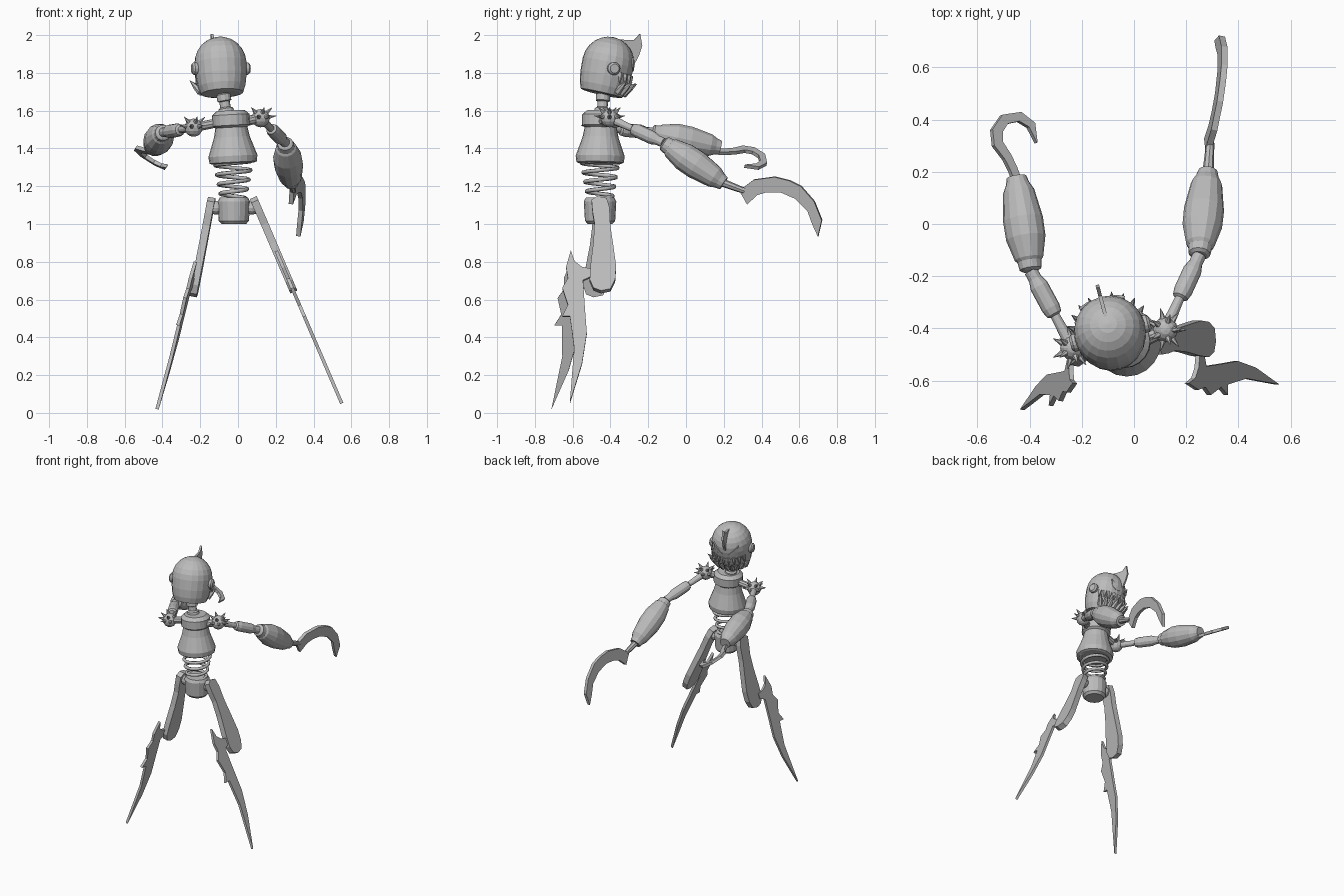
import bpy, bmesh, math
from mathutils import Vector, Matrix

cube = bpy.data.objects.get("Cube")
if cube:
    bpy.data.objects.remove(cube)

GREY = (0.5, 0.5, 0.5, 1)
mat = bpy.data.materials.new("plain grey")
mat.use_nodes = True
mat.diffuse_color = GREY
mat.node_tree.nodes["Principled BSDF"].inputs["Base Color"].default_value = GREY


def finish(name, bm):
    bmesh.ops.recalc_face_normals(bm, faces=bm.faces)
    mesh = bpy.data.meshes.new(name)
    bm.to_mesh(mesh)
    bm.free()
    mesh.materials.append(mat)
    obj = bpy.data.objects.new(name, mesh)
    bpy.context.collection.objects.link(obj)
    return obj


def add_lathe(bm, start, end, profile, sides=16):
    """Turned solid between two points; profile holds (fraction, radius)."""
    start, end = Vector(start), Vector(end)
    axis = end - start
    turn = axis.to_track_quat('Z', 'Y')
    rings = []
    for t, r in profile:
        ring = []
        for i in range(sides):
            a = math.tau * i / sides
            ring.append(bm.verts.new(start + axis * t + turn @ Vector((r * math.cos(a), r * math.sin(a), 0))))
        rings.append(ring)
    for low, high in zip(rings, rings[1:]):
        for i in range(sides):
            j = (i + 1) % sides
            bm.faces.new((low[i], low[j], high[j], high[i]))
    bm.faces.new(rings[0])
    bm.faces.new(rings[-1])


def lathe(name, start, end, profile, sides=16):
    bm = bmesh.new()
    add_lathe(bm, start, end, profile, sides)
    return finish(name, bm)


def plate(name, points, place, thickness):
    """Flat outline put into space by a function, then thickened."""
    bm = bmesh.new()
    face = bm.faces.new([bm.verts.new(place(*p)) for p in points])
    face.normal_update()
    shift = face.normal * thickness
    bmesh.ops.translate(bm, verts=bm.verts, vec=-shift / 2)
    new = bmesh.ops.extrude_face_region(bm, geom=[face], use_keep_orig=True)["geom"]
    bmesh.ops.translate(bm, verts=[v for v in new if isinstance(v, bmesh.types.BMVert)], vec=shift)
    bmesh.ops.triangulate(bm, faces=[f for f in bm.faces if len(f.verts) > 4])
    return finish(name, bm)


# Torso, neck and pelvis
lathe("torso", (-.025, -.455, 1.32), (-.04, -.45, 1.6),
      [(0, .11), (.02, .125), (.14, .13), (.5, .095), (.68, .085), (.72, .1), (.92, .1), (1, .075)], 20)
lathe("neck", (-.06, -.445, 1.58), (-.085, -.435, 1.73),
      [(0, .045), (.2, .04), (.25, .028), (.45, .028), (.48, .038), (.7, .038), (.75, .028), (1, .028)], 12)
lathe("pelvis", (-.022, -.455, 1), (-.022, -.455, 1.14),
      [(0, .065), (.12, .08), (.85, .086), (1, .075)])
for side, x in (("right", -.115), ("left", .075)):
    lathe(side + "_hip", (x - .025, -.455, 1.085), (x + .025, -.455, 1.085), [(0, .03), (.5, .036), (1, .03)], 12)

# Spring waist
curve = bpy.data.curves.new("spring_waist", 'CURVE')
curve.dimensions = '3D'
curve.bevel_depth = .011
curve.bevel_resolution = 1
spline = curve.splines.new('POLY')
turns, steps = 4, 18
spline.points.add(turns * steps)
for i, p in enumerate(spline.points):
    t, a = i / (turns * steps), math.tau * i / steps
    r = .065 + .035 * t
    p.co = (-.025 + r * math.cos(a), -.455 + r * math.sin(a), 1.135 + .2 * t, 1)
curve.materials.append(mat)
bpy.context.collection.objects.link(bpy.data.objects.new("spring_waist", curve))

# Head frame: x to the side, y out of the face, z up
frame = (Matrix.Translation((-.093, -.412, 1.852)) @ Matrix.Rotation(math.radians(15), 4, 'Z')
         @ Matrix.Rotation(math.radians(-13), 4, 'X'))
H = lambda x, y, z: frame @ Vector((x, y, z))
dome = [(math.sin(math.radians(a)), math.cos(math.radians(a))) for a in range(0, 90, 15)]
lathe("head", H(0, 0, 0), H(0, 0, .14),
      [(-1.2, .09), (-1.17, .112), (-.9, .126), (-.5, .135)] + [(s, .138 * c) for s, c in dome] + [(1, .005)], 20)
plate("crest", [(-.01, .13), (.06, .14), (.11, .15), (.135, .19), (.16, .13), (.155, .08), (.138, .02), (.09, .09)],
      lambda y, z: H(0, y, z), .014)
for side, s in (("right", -1), ("left", 1)):
    lathe(side + "_ear", H(s * .125, 0, -.03), H(s * .158, 0, -.03), [(0, .034), (.7, .034), (1, .024)], 14)


def face_point(angle, z, out=0):
    return H(math.sin(angle) * (.137 + out), math.cos(angle) * (.137 + out), z)


# Slanted eyes and mouth teeth wrapped around the face
for side, s in (("right", -1), ("left", 1)):
    plate(side + "_eye", [(.15, -.01), (.42, .02), (.72, .055), (.62, .005), (.4, -.015)],
          lambda a, z: face_point(s * a, z), .009)
bm = bmesh.new()
for i in range(9):
    a = (i - 4) * .27
    add_lathe(bm, face_point(a, -.145, -.02), face_point(a, -.075, .036), [(0, .02), (.5, .014), (1, .001)], 6)
    b = a + .13
    add_lathe(bm, face_point(b, -.045, -.008), face_point(b, -.1, .008), [(0, .018), (1, .001)], 6)
finish("teeth", bm)

# Arms: spiked shoulder, turned upper arm and barrel forearm
upper_profile = [(0, .024), (.42, .018), (.44, .03), (.52, .036), (.8, .036), (.9, .026), (1, .026)]
fore_profile = [(0, .03), (.02, .042), (.1, .046), (.13, .055), (.35, .076), (.55, .077),
                (.85, .06), (.93, .045), (1, .038)]
ball = [((1 - c) / 2, s) for s, c in ((math.sin(k * math.pi / 8), math.cos(k * math.pi / 8)) for k in range(9))]
arms = {"left": ((.12, -.405, 1.56), (.25, -.12, 1.43), (.283, .2, 1.215), 1),
        "right": ((-.235, -.475, 1.51), (-.395, -.18, 1.485), (-.45, .18, 1.405), -1)}
for side, (shoulder, elbow, wrist, s) in arms.items():
    c = Vector(shoulder)
    r = .048
    up = Vector((0, 0, r))
    lathe(side + "_shoulder", c - up, c + up, [(t, max(q * r, .002)) for t, q in ball], 12)
    lathe(side + "_collar_joint", (-.03 + s * .06, -.45, 1.54), c, [(0, .025), (1, .025)], 10)
    lathe(side + "_upper_arm", c, elbow, upper_profile, 12)
    lathe(side + "_forearm", elbow, wrist, fore_profile, 14)
    bm = bmesh.new()
    for row, count in ((.15, 7), (.75, 5)):
        for k in range(count):
            a = math.tau * k / count
            d = Vector((math.cos(a) * math.cos(row), math.sin(a) * math.cos(row), math.sin(row)))
            add_lathe(bm, c + d * r * .8, c + d * r * 1.75, [(0, .014), (1, .001)], 6)
    finish(side + "_shoulder_spikes", bm)

# Left hand scythe
lathe("scythe_shaft", (.283, .19, 1.22), (.292, .31, 1.175), [(0, .022), (1, .016)], 8)
scythe = [(.27, 1.2), (.3, 1.19), (.36, 1.235), (.47, 1.25), (.55, 1.23), (.61, 1.2), (.68, 1.12), (.72, 1.02),
          (.7, .935), (.67, 1), (.645, 1.07), (.58, 1.135), (.5, 1.17), (.43, 1.17), (.38, 1.155), (.325, 1.105),
          (.3, 1.15)]
plate("scythe_blade", scythe, lambda y, z: (.039 + .18 * y + .165 * z, y, z), .024)

# Right hand hook: a tapering strip along a centre line
path = [(-.45, .17), (-.465, .21), (-.487, .255), (-.523, .306), (-.527, .356), (-.498, .4), (-.44, .41),
        (-.395, .378), (-.375, .31)]
width = [.014, .014, .015, .018, .02, .02, .018, .014, .001]
sides = ([], [])
for i, p in enumerate(path):
    before, after = Vector(path[max(i - 1, 0)]), Vector(path[min(i + 1, len(path) - 1)])
    t = (after - before).normalized()
    n = Vector((-t.y, t.x)) * width[i]
    sides[0].append(Vector(p) + n)
    sides[1].append(Vector(p) - n)
plate("hook_blade", sides[0] + sides[1][::-1],
      lambda x, y: (x, y, 1.395 - .6 * (x + .53) - .22 * (y - .33)), .02)

# Legs: board thighs and jagged blade shins, each in a slanted plane
thigh = [(-.5, 1.12), (-.47, 1.14), (-.42, 1.13), (-.405, 1.08), (-.4, .98), (-.385, .88), (-.37, .77), (-.375, .7),
         (-.4, .65), (-.45, .64), (-.49, .655), (-.51, .7), (-.505, .78), (-.49, .9), (-.485, 1), (-.495, 1.06)]
shin = [(-.61, .857), (-.59, .8), (-.55, .77), (-.5, .76), (-.5, .72), (-.545, .7), (-.535, .55), (-.525, .42),
        (-.55, .26), (-.615, .05), (-.605, .18), (-.592, .34), (-.605, .44), (-.615, .51), (-.655, .51),
        (-.625, .57), (-.655, .66), (-.625, .71), (-.635, .77)]


def left_plane(y, z):
    return (.085 + .43 * (1.13 - z), y, z)


def right_thigh_plane(y, z):
    d = 1.13 - z
    return (-.14 - .2 * d + .05 * (y + .45), y - .08 * d, 1.13 - 1.05 * d)


def right_shin_plane(y, z):
    d = .857 - z
    return (-.225 - .25 * d + .12 * (y + .6), y - .12 * d, .8 - .967 * d)


plate("left_thigh", thigh, left_plane, .04)
plate("left_shin_blade", shin, left_plane, .018)
plate("right_thigh", thigh, right_thigh_plane, .04)
plate("right_shin_blade", shin, right_shin_plane, .018)
